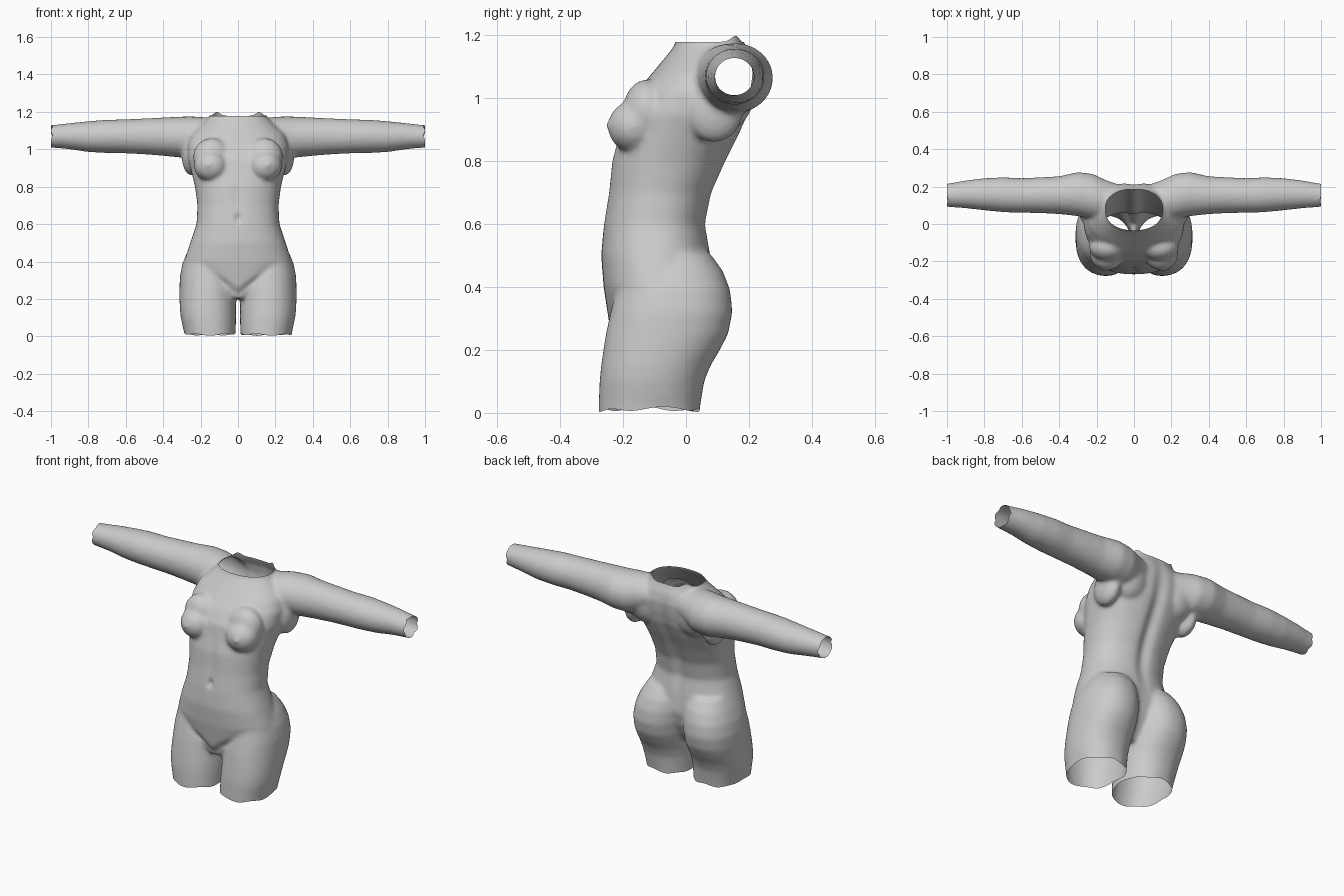
import bpy, bmesh, math
from mathutils import Matrix, Vector

if "Cube" in bpy.data.objects:
    bpy.data.objects.remove(bpy.data.objects["Cube"])

plaster = bpy.data.materials.new("grey plaster")
plaster.use_nodes = True
GREY = (0.6, 0.6, 0.6, 1)
plaster.diffuse_color = GREY
plaster.node_tree.nodes["Principled BSDF"].inputs["Base Color"].default_value = GREY

SIDES = 40
bm = bmesh.new()


def loft(sections, place, power=2.0):
    """Closed tube through sections (t, a0, a1, b0, b1); place maps (t, a, b) to x, y, z."""
    rings = []
    for t, a0, a1, b0, b1 in sections:
        ring = []
        for i in range(SIDES):
            ang = 2 * math.pi * i / SIDES
            c, s = math.cos(ang), math.sin(ang)
            c = math.copysign(abs(c) ** (2 / power), c)
            s = math.copysign(abs(s) ** (2 / power), s)
            ring.append(bm.verts.new(place(t, (a0 + a1) / 2 + c * (a1 - a0) / 2,
                                           (b0 + b1) / 2 + s * (b1 - b0) / 2)))
        rings.append(ring)
    for lo, hi in zip(rings, rings[1:]):
        for i in range(SIDES):
            j = (i + 1) % SIDES
            bm.faces.new((lo[i], lo[j], hi[j], hi[i]))
    bm.faces.new(rings[0][::-1])
    bm.faces.new(rings[-1])


def ellipsoid(centre, radii):
    m = Matrix.Translation(centre) @ Matrix.Diagonal((*radii, 1))
    bmesh.ops.create_uvsphere(bm, u_segments=32, v_segments=20, radius=1, matrix=m)


# Trunk: height, half width, front, back
trunk = [(.2, .07, -.21, 0), (.26, .15, -.24, .04), (.32, .24, -.25, .07),
         (.4, .288, -.262, .09), (.5, .256, -.27, .08), (.6, .222, -.262, .064),
         (.7, .217, -.247, .085), (.8, .23, -.237, .13), (.88, .25, -.215, .17),
         (.95, .268, -.2, .2), (1.02, .27, -.158, .215), (1.08, .25, -.108, .22),
         (1.13, .2, -.066, .21), (1.17, .155, -.035, .19), (1.24, .135, -.02, .17)]
loft([(z, -w, w, f, b) for z, w, f, b in trunk], lambda t, a, b: (a, b, t), 2.25)

# Thigh with buttock: height, inner, outer, front, back
thigh = [(-.06, .014, .28, -.278, .04), (.02, .012, .289, -.278, .045), (.1, .011, .306, -.275, .058),
         (.15, .011, .311, -.27, .078), (.2, .011, .313, -.263, .108), (.25, .01, .313, -.255, .134),
         (.32, .008, .311, -.24, .148), (.39, .008, .297, -.225, .141),
         (.45, .012, .272, -.2, .118), (.51, .03, .235, -.16, .075)]

# Arm: distance out, front, back, underside, top
arm = [(.08, .03, .21, 1.0, 1.15), (.15, .02, .235, .97, 1.168), (.22, .025, .268, .95, 1.175),
       (.3, .042, .278, .955, 1.175), (.4, .053, .255, .965, 1.17), (.5, .058, .25, .973, 1.165),
       (.6, .06, .245, .978, 1.16), (.7, .063, .25, .98, 1.158), (.8, .073, .245, .985, 1.15),
       (.9, .084, .233, 1.0, 1.14), (1.0, .092, .215, 1.01, 1.128), (1.06, .095, .21, 1.015, 1.125)]

for side in (1, -1):
    loft(thigh, lambda t, a, b: (side * a, b, t), 2.2)
    loft(arm, lambda t, a, b: (side * t, a, b))
    ellipsoid((side * .145, -.165, .91), (.09, .083, .083))       # breast
    ellipsoid((side * .14, -.125, .96), (.1, .075, .1))           # upper breast slope
    ellipsoid((side * .16, -.243, .915), (.016, .012, .016))      # nipple
    ellipsoid((side * .15, .13, 1.03), (.11, .09, .13))           # shoulder blade
    ellipsoid((side * .25, .09, .96), (.05, .09, .1))             # armpit fold

bmesh.ops.recalc_face_normals(bm, faces=bm.faces)
mesh = bpy.data.meshes.new("torso")
bm.to_mesh(mesh)
bm.free()
torso = bpy.data.objects.new("torso", mesh)
bpy.context.scene.collection.objects.link(torso)

# Fuse the parts into one skin
fuse = torso.modifiers.new("fuse", 'REMESH')
fuse.mode = 'VOXEL'
fuse.voxel_size = 0.009
soften = torso.modifiers.new("soften", 'SMOOTH')
soften.factor = 0.5
soften.iterations = 14
bpy.context.view_layer.update()
skin = bpy.data.meshes.new_from_object(torso.evaluated_get(bpy.context.evaluated_depsgraph_get()))
torso.modifiers.clear()
torso.data = skin

bm = bmesh.new()
bm.from_mesh(skin)


def bump(v, centre, size):
    return math.exp(-sum(((p - c) / s) ** 2 for p, c, s in zip(v, centre, size)))


# Sculpted furrows: spine, navel, midline and groin
for v in bm.verts:
    x, y, z = v.co
    ax = abs(x)
    if y > 0:
        v.co.y -= .022 * bump((ax, z), (0, .8), (.035, .27))
    elif y < -.1:
        v.co.y += .014 * bump((ax, z), (0, .63), (.014, .022))
        v.co.y += .006 * bump((ax, z), (0, .75), (.03, .12))
        crease = z - (.23 + .75 * ax)
        v.co.y += .010 * math.exp(-(crease / .022) ** 2) * bump((ax,), (.06,), (.07,))

# Open the neck, wrists and thighs
for point, normal in (((0, 0, 1.179), (0, 0, 1)), ((0, 0, .012), (0, 0, -1)),
                      ((.99, 0, 0), (1, 0, 0)), ((-.99, 0, 0), (-1, 0, 0))):
    bmesh.ops.bisect_plane(bm, geom=bm.verts[:] + bm.edges[:] + bm.faces[:], dist=1e-5,
                           plane_co=Vector(point), plane_no=Vector(normal), clear_outer=True)

# Ragged rims
for v in bm.verts:
    x, y, z = v.co
    if z < .05:
        wave = .008 * math.sin(38 * x + 1) * math.sin(31 * y) + .012 * bump((y,), (-.1,), (.06,))
        v.co.z += (1 - z / .05) * (wave - .005)
        v.co.z = max(v.co.z, 0)
    elif z > 1.15 and abs(x) < .2:
        v.co.z += (z - 1.15) / .029 * .021 * bump((abs(x), y), (.11, .15), (.025, .04))
    elif abs(x) > .95:
        v.co.x += math.copysign((abs(x) - .95) / .04 * .01 * math.sin(50 * z + 30 * y), x)

bm.to_mesh(skin)
bm.free()
skin.materials.clear()
skin.materials.append(plaster)
for p in skin.polygons:
    p.material_index = 0

bpy.context.view_layer.objects.active = torso
torso.select_set(True)
bpy.ops.object.shade_smooth_by_angle(angle=math.radians(50))
